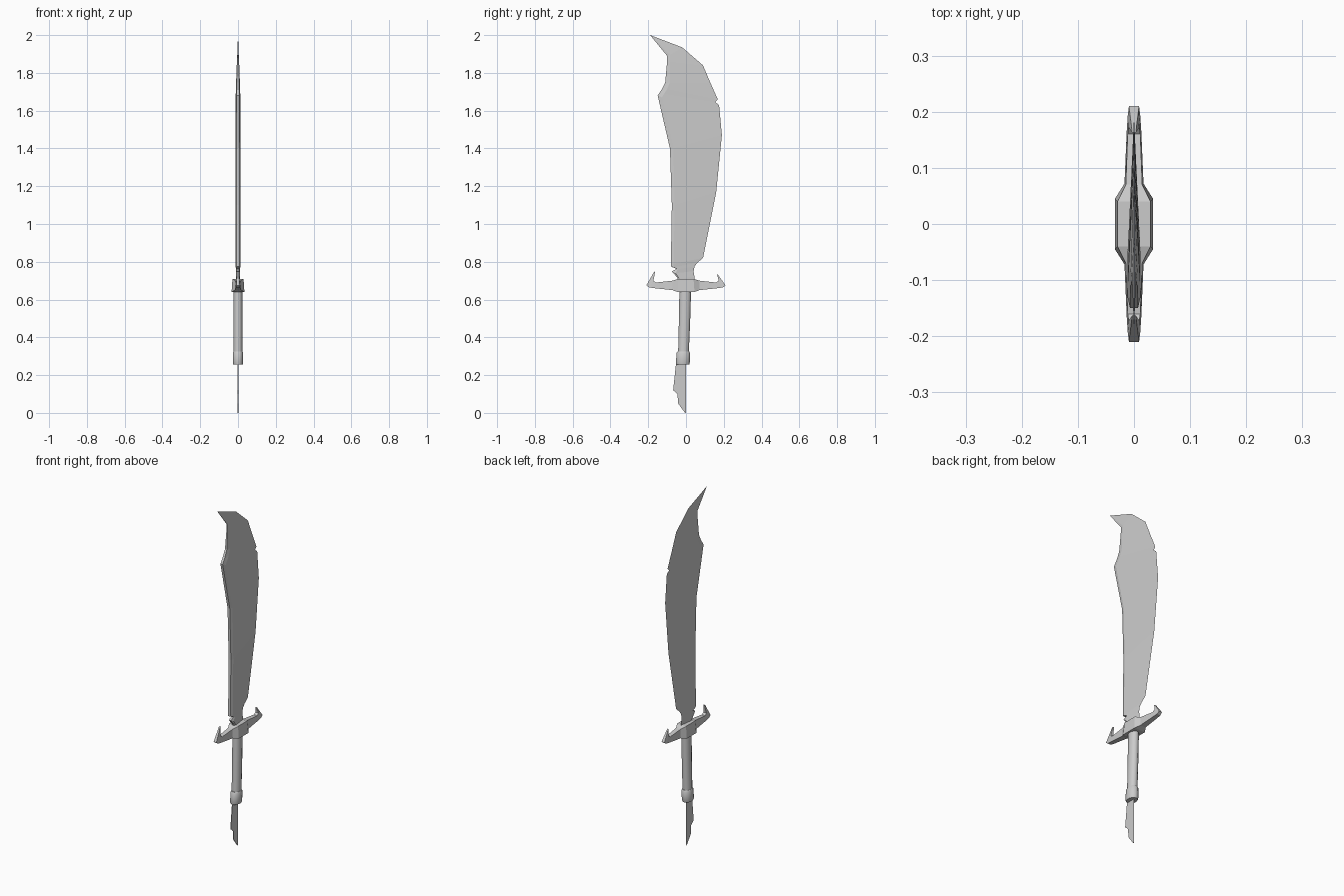
import bpy, bmesh, math
from mathutils import Vector

cube = bpy.data.objects.get("Cube")
if cube:
    bpy.data.objects.remove(cube)

steel = bpy.data.materials.new("plain_grey")
steel.use_nodes = True
GREY = (0.6, 0.6, 0.6, 1)
steel.diffuse_color = GREY
steel.node_tree.nodes["Principled BSDF"].inputs["Base Color"].default_value = GREY


def loft(name, rings, smooth=False):
    """Skin a list of equal-length rings and cap both ends."""
    bm = bmesh.new()
    rows = [[bm.verts.new(p) for p in ring] for ring in rings]
    n = len(rows[0])
    for a, b in zip(rows, rows[1:]):
        for i in range(n):
            j = (i + 1) % n
            bm.faces.new((a[i], a[j], b[j], b[i]))
    bm.faces.new(rows[0])
    bm.faces.new(rows[-1])
    bmesh.ops.remove_doubles(bm, verts=bm.verts, dist=0.0002)
    bmesh.ops.recalc_face_normals(bm, faces=bm.faces)
    mesh = bpy.data.meshes.new(name)
    bm.to_mesh(mesh)
    bm.free()
    mesh.materials.append(steel)
    obj = bpy.data.objects.new(name, mesh)
    bpy.context.collection.objects.link(obj)
    if smooth:
        bpy.ops.object.select_all(action="DESELECT")
        obj.select_set(True)
        bpy.context.view_layer.objects.active = obj
        bpy.ops.object.shade_smooth_by_angle(angle=math.radians(40))
    return obj


# Blade: spine point, bevel point, cutting edge point, half thickness
stations = [
    ((-.04, .69), (-.03, .69), (.045, .69), .011),
    ((-.045, .715), (-.035, .71), (.045, .72), .011),
    ((-.075, .75), (-.055, .74), (.04, .75), .011),
    ((-.05, .762), (-.045, .76), (.045, .775), .011),
    ((-.08, .775), (-.065, .77), (.06, .795), .012),
    ((-.08, .79), (-.065, .79), (.09, .82), .012),
    ((-.075, 1.1), (-.06, 1.1), (.16, 1.17), .012),
    ((-.085, 1.4), (-.067, 1.4), (.19, 1.47), .012),
    ((-.15, 1.68), (-.128, 1.67), (.175, 1.63), .012),
    ((-.14, 1.695), (-.115, 1.69), (.155, 1.645), .012),
    ((-.13, 1.71), (-.1, 1.715), (.168, 1.66), .011),
    ((-.11, 1.75), (-.085, 1.75), (.128, 1.75), .01),
    ((-.1, 1.86), (-.085, 1.86), (.09, 1.84), .006),
    ((-.1, 1.89), (-.085, 1.895), (-.02, 1.935), .004),
    ((-.19, 2.0), (-.19, 2.0), (-.19, 2.0), 0),
]
rings = []
for spine, bevel, edge, t in stations:
    s = t * 0.6
    rings.append([(s, *spine), (t, *bevel), (0, *edge), (-t, *bevel), (-s, *spine)])
loft("blade", rings)


# Crossguard: bottom point, top point, half width, from the centre outward
def arm(side, tip):
    path = [
        ((.045, .64), (.04, .71), .034),
        ((.072, .65), (.07, .7), .017),
        ((.165, .66), (.16, .69), .013),
        ((.195, .664), (.172, .7), .011),
        ((.21, .675), (.17, .712), .009),
        ((.17, tip), (.163, tip + .005), .004),
    ]
    return [[(-w, side * b[0], b[1]), (w, side * b[0], b[1]),
             (w * .86, side * t[0], t[1]), (-w * .86, side * t[0], t[1])]
            for b, t, w in path]


loft("crossguard", arm(-1, .745)[::-1] + arm(1, .73))


# Grip and pommel: slightly leaning oval columns
def column(name, levels, sides=12):
    rings = []
    for z, cy, rx, ry in levels:
        rings.append([(rx * math.cos(a), cy + ry * math.sin(a), z)
                      for a in (math.tau * (i + .5) / sides for i in range(sides))])
    loft(name, rings, smooth=True)


column("grip", [(.3, -.014, .024, .029), (.48, -.008, .024, .031),
                (.65, -.004, .024, .032)])
column("pommel", [(.255, -.017, .026, .035), (.262, -.017, .028, .038),
                  (.318, -.014, .028, .037), (.325, -.014, .025, .032)])

# Ragged thin tail hanging below the pommel
outline = [(-.052, .27), (-.068, .12), (-.045, .1), (-.042, .05),
           (-.008, .004), (0, 0), (0, .27)]
loft("tail", [[(x, y, z) for y, z in outline] for x in (-.0015, .0015)])
